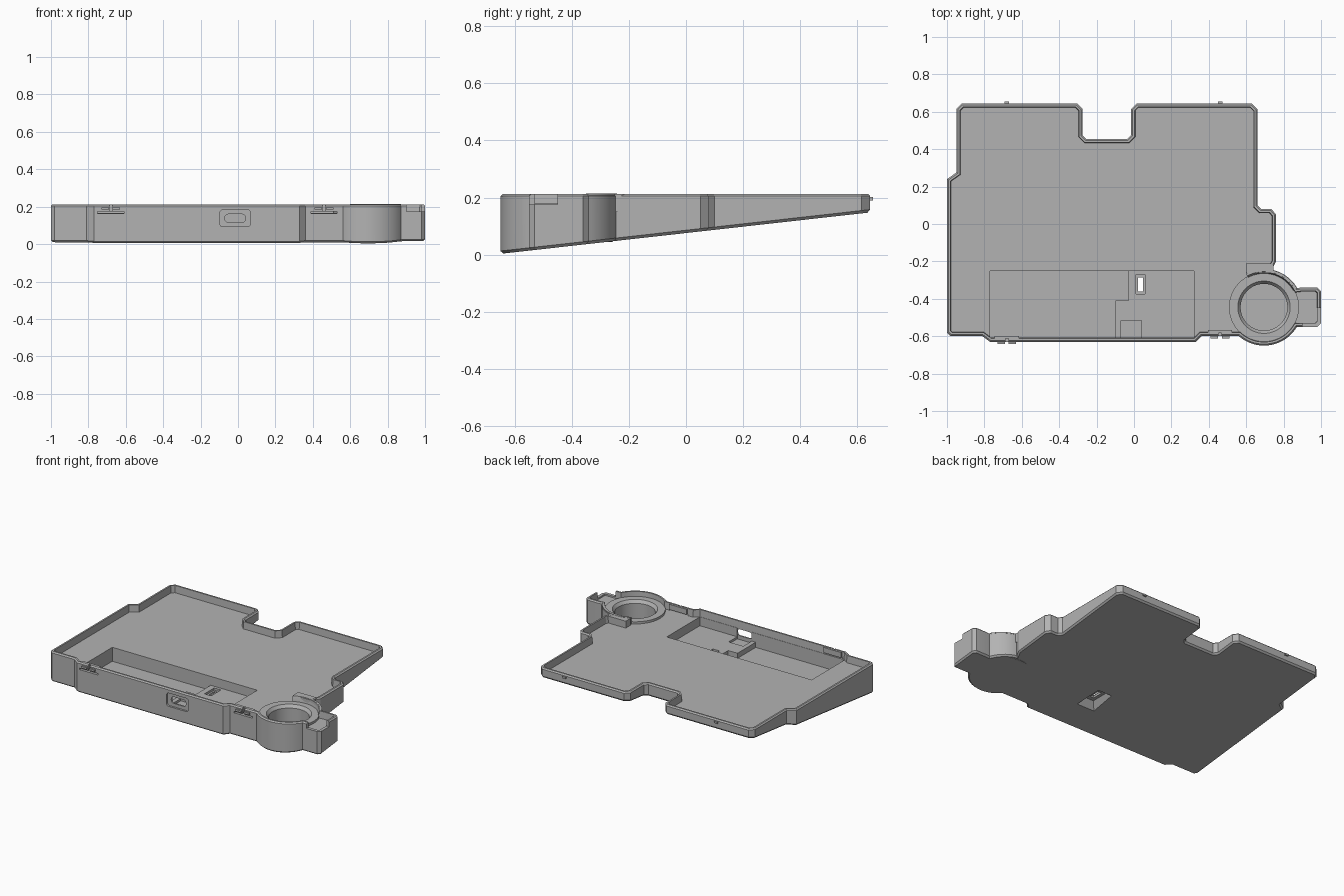
import bpy, bmesh
from math import cos, sin, radians, pi
from mathutils import Vector

if "Cube" in bpy.data.objects:
    bpy.data.objects.remove(bpy.data.objects["Cube"])

grey = bpy.data.materials.new("grey plastic")
grey.use_nodes = True
grey.diffuse_color = (0.45, 0.45, 0.45, 1)
grey.node_tree.nodes["Principled BSDF"].inputs["Base Color"].default_value = grey.diffuse_color

TOP, FLOOR = 0.213, 0.165
CX, CY, R = 0.695, -0.445, 0.205      # dial cup centre and radius
CLIPS = ((-0.68, -0.63), (0.46, -0.6))


def base_z(p):
    return 0.003 + 0.112 * (p.y + 0.65)


def finish(bm, name):
    bmesh.ops.recalc_face_normals(bm, faces=bm.faces)
    mesh = bpy.data.meshes.new(name)
    bm.to_mesh(mesh)
    bm.free()
    ob = bpy.data.objects.new(name, mesh)
    bpy.context.collection.objects.link(ob)
    mesh.materials.append(grey)
    return ob


def loft(name, rings, closed=False):
    """Skin a list of equally long point rings, capped unless closed."""
    bm = bmesh.new()
    loops = [[bm.verts.new(p) for p in ring] for ring in rings]
    n = len(loops[0])
    pairs = list(zip(loops, loops[1:])) + ([(loops[-1], loops[0])] if closed else [])
    for a, b in pairs:
        for i in range(n):
            j = (i + 1) % n
            bm.faces.new((a[i], a[j], b[j], b[i]))
    if not closed:
        bm.faces.new(loops[0])
        bm.faces.new(loops[-1])
    return finish(bm, name)


def box(name, x0, x1, y0, y1, z0, z1, grow=0.0):
    """Box whose bottom is enlarged by grow."""
    def ring(z, g):
        return [(x0 - g, y0 - g, z), (x1 + g, y0 - g, z), (x1 + g, y1 + g, z), (x0 - g, y1 + g, z)]
    return loft(name, [ring(z0, grow), ring(z1, 0)])


def lathe(name, profile, start=0, end=360, steps=64):
    full = end - start == 360
    rings = []
    for i in range(steps + (not full)):
        a = radians(start + (end - start) * i / steps)
        rings.append([(CX + r * cos(a), CY + r * sin(a), z) for r, z in profile])
    return loft(name, rings, full)


def arc(a0, a1, n):
    return [(CX + R * cos(radians(a0 + (a1 - a0) * i / n)),
             CY + R * sin(radians(a0 + (a1 - a0) * i / n))) for i in range(n + 1)]


def inset(pts, d):
    """Mitred inward offset of a counter-clockwise outline."""
    out = []
    for i, p in enumerate(pts):
        u = (p - pts[i - 1]).normalized()
        v = (pts[(i + 1) % len(pts)] - p).normalized()
        n1, n2 = Vector((-u.y, u.x)), Vector((-v.y, v.x))
        out.append(p + (n1 + n2) * d / (1 + n1.dot(n2)))
    return out


def cut(target, cutter):
    mod = target.modifiers.new("cut", 'BOOLEAN')
    mod.operation, mod.solver, mod.object = 'DIFFERENCE', 'EXACT', cutter
    bpy.context.view_layer.objects.active = target
    bpy.ops.object.modifier_apply(modifier=mod.name)
    bpy.data.objects.remove(cutter)


# Wedge tray: outline with the dial bulge, side block and rear notch
outline = [(-1, -.58), (-.98, -.6), (-.81, -.6), (-.77, -.63), (.33, -.63), (.36, -.6)]
outline += arc(229, 329, 24)
outline += [(.89, -.55), (.98, -.55), (1, -.53), (1, -.36), (.98, -.34), (.89, -.34)]
outline += arc(30, 78, 12)
outline += [(.76, -.2), (.76, .05), (.735, .08), (.68, .08), (.66, .1), (.66, .615),
            (.63, .645), (.015, .645), (-.015, .615), (-.015, .475), (-.035, .455),
            (-.255, .455), (-.275, .475), (-.275, .615), (-.305, .645), (-.92, .645),
            (-.95, .615), (-.95, .275), (-1, .24)]
outline = [Vector(p) for p in outline]


def level(d, z):
    return [(p.x, p.y, z(p) if callable(z) else z) for p in inset(outline, d)]


tray = loft("tray_body", [level(.01, base_z), level(0, lambda p: base_z(p) + .01),
                          level(0, TOP - .008), level(.008, TOP),
                          level(.019, TOP), level(.022, FLOOR)])

# Battery pocket: deep left bay, shallow right bay and connector recess
cut(tray, box("bay_cut", -.77, -.03, -.606, -.25, .07, .2))
cut(tray, box("shallow_cut", -.035, .32, -.606, -.25, .105, .2))
ledge = box("pocket_ledge", -.1, -.025, -.61, -.41, .05, .105)
for part in (tray, ledge):
    cut(part, box("connector_recess_cut", -.07, .04, -.608, -.515, .09, .2))

# Connector opening in the front wall
def rounded(cx, cz, w, h, r, y):
    pts = []
    for k, (sx, sz) in enumerate(((1, 1), (-1, 1), (-1, -1), (1, -1))):
        for i in range(5):
            a = (k + i / 4) * pi / 2
            pts.append((cx + sx * (w - r) + r * cos(a), y, cz + sz * (h - r) + r * sin(a)))
    return pts


for w, h, r, depth in ((.083, .045, .018, -.617), (.055, .022, .018, -.59)):
    cut(tray, loft("port_cut", [rounded(-.015, .138, w, h, r, y) for y in (-.7, depth)]))

# Switch slot with a flared opening underneath
cut(tray, box("switch_recess_cut", .01, .06, -.375, -.27, .09, .2))
cut(tray, box("switch_slot_cut", .022, .048, -.36, -.285, -.1, .2))
cut(tray, box("switch_flare_cut", 0, .07, -.39, -.255, .01, .075, .045))

# Dial cup and its collar
cut(tray, lathe("cup_cut", [(.0005, .05), (.13, .05), (.13, .3), (.0005, .3)]))
cup = lathe("dial_cup", [(.125, .045), (.125, .16), (.14, .18), (.187, .18), (.187, .045)])
collar = lathe("dial_collar", [(.18, .15), (.18, .178), (.19, .214), (.203, .214), (.203, .15)],
               30, 118, 24)
box("collar_bridge", .6, .745, -.262, -.21, .15, .212)

# Notched corner of the side block
cut(tray, box("corner_cut", .9, 1.1, -.6, -.45, .175, .3))

# Front clips and rear nubs
for i, (x, y) in enumerate(CLIPS):
    cut(tray, box("clip_slot_cut", x - .07, x + .07, y - .1, y + .04, .164, .174))
    cut(tray, box("clip_slit_cut", x - .008, x + .008, y - .1, y + .04, .17, .3))
    for side in (-1, 1):
        xa, xb = sorted((x + side * .01, x + side * .05))
        box(f"front_clip_{i}_{side}", xa, xb, y - .012, y + .01, .184, .197)
    box(f"clip_backing_{i}", x - .065, x + .065, y + .018, y + .032, .175, .211)
    box(f"rear_nub_{i}", x - .012, x + .012, .63, .655, .19, .202)

# Smooth curved walls, keep corners crisp
for ob in (tray, cup, collar):
    bpy.ops.object.select_all(action='DESELECT')
    ob.select_set(True)
    bpy.context.view_layer.objects.active = ob
    bpy.ops.object.shade_smooth_by_angle(angle=radians(25))
